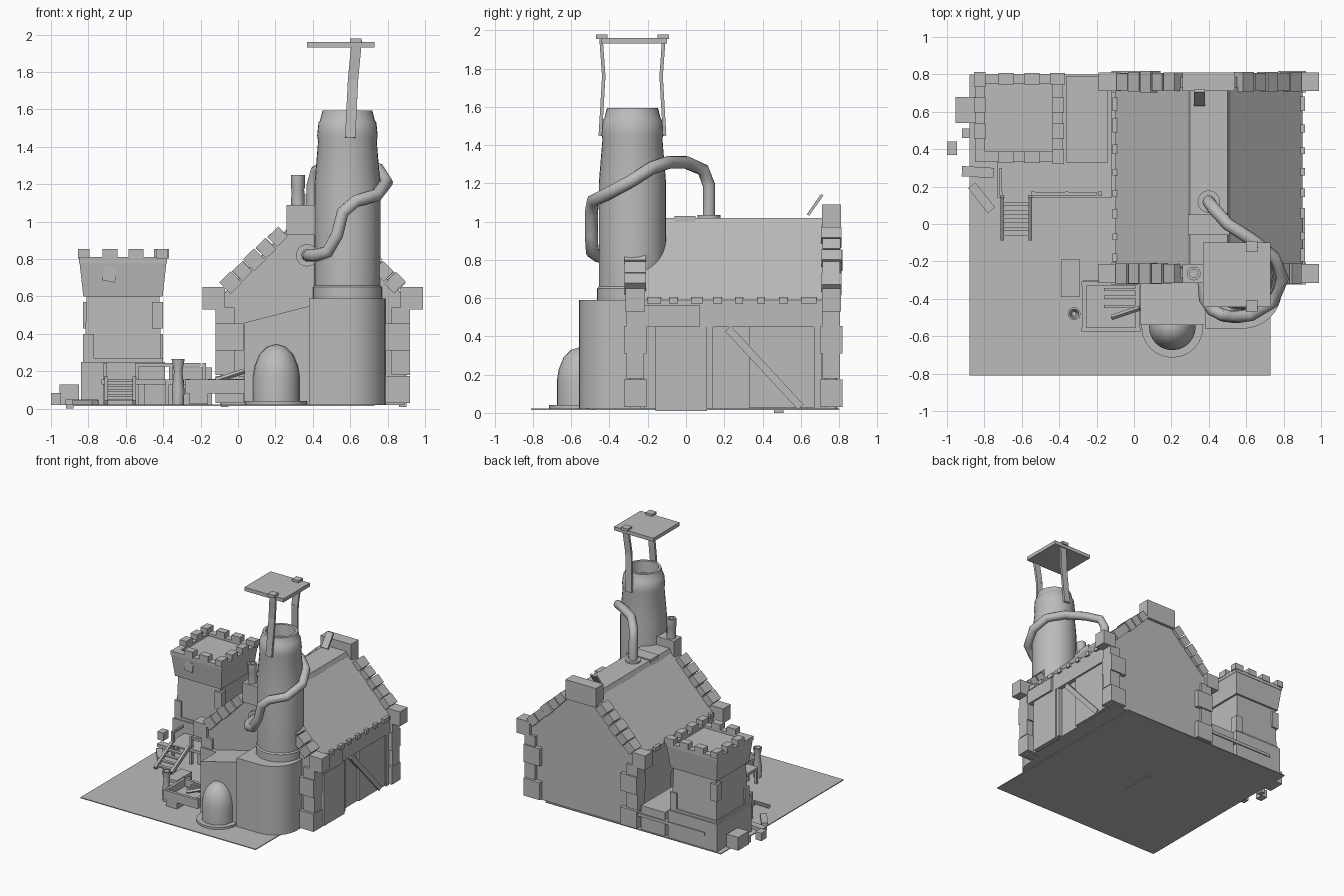
import bpy, bmesh, math, random
from mathutils import Vector, Matrix

random.seed(4)
if "Cube" in bpy.data.objects:
    bpy.data.objects.remove(bpy.data.objects["Cube"])

stone = bpy.data.materials.new("plain grey")
stone.use_nodes = True
GREY = (0.5, 0.5, 0.5, 1)
stone.diffuse_color = GREY
stone.node_tree.nodes["Principled BSDF"].inputs["Base Color"].default_value = GREY


def finish(name, bm, smooth=False):
    bmesh.ops.recalc_face_normals(bm, faces=bm.faces)
    me = bpy.data.meshes.new(name)
    bm.to_mesh(me)
    bm.free()
    me.materials.append(stone)
    ob = bpy.data.objects.new(name, me)
    bpy.context.collection.objects.link(ob)
    if smooth:
        bpy.ops.object.select_all(action='DESELECT')
        ob.select_set(True)
        bpy.context.view_layer.objects.active = ob
        bpy.ops.object.shade_smooth_by_angle(angle=math.radians(40))
    return ob


def box(name, x, y, z, rot=(0, 0, 0), flare=1.0):
    """Box from three (min, max) ranges; flare scales the top."""
    bm = bmesh.new()
    bmesh.ops.create_cube(bm, size=1)
    for v in bm.verts:
        if v.co.z > 0:
            v.co.x *= flare
            v.co.y *= flare
        v.co = Vector(c * (r[1] - r[0]) for c, r in zip(v.co, (x, y, z)))
    ob = finish(name, bm)
    ob.location = [(r[0] + r[1]) / 2 for r in (x, y, z)]
    ob.rotation_euler = rot
    return ob


def beam(name, a, b, width, depth, side=(1, 0, 0)):
    """Straight bar from a to b; depth runs along side."""
    a, b = Vector(a), Vector(b)
    d = (b - a).normalized()
    s = Vector(side)
    t = d.cross(s).normalized()
    s = t.cross(d)
    m = Matrix((t * width, s * depth, b - a)).transposed().to_4x4()
    m.translation = (a + b) / 2
    bm = bmesh.new()
    bmesh.ops.create_cube(bm, size=1, matrix=m)
    return finish(name, bm)


def prism(name, pts, lo, hi, axis='y'):
    """Extrude an outline along y (points are x,z) or z (points are x,y)."""
    def place(p, h):
        return (p[0], h, p[1]) if axis == 'y' else (p[0], p[1], h)
    bm = bmesh.new()
    f = bm.faces.new([bm.verts.new(place(p, lo)) for p in pts])
    ext = bmesh.ops.extrude_face_region(bm, geom=[f])
    move = (0, hi - lo, 0) if axis == 'y' else (0, 0, hi - lo)
    bmesh.ops.translate(bm, vec=move, verts=[v for v in ext['geom'] if isinstance(v, bmesh.types.BMVert)])
    return finish(name, bm, axis == 'z')


def lathe(name, profile, at, steps=28):
    bm = bmesh.new()
    vs = [bm.verts.new((r, 0, z)) for r, z in profile]
    es = [bm.edges.new(p) for p in zip(vs, vs[1:])]
    bmesh.ops.spin(bm, geom=vs + es, cent=(0, 0, 0), axis=(0, 0, 1), angle=math.tau, steps=steps)
    bmesh.ops.remove_doubles(bm, verts=bm.verts, dist=0.0005)
    ob = finish(name, bm, True)
    ob.location = at
    return ob


# Ground
box("ground", (-.88, .73), (-.81, .8), (.015, .022))

# House body, gable walls and roof
MID = .4
def gable(half, eave, top, flat, bottom):
    return [(MID - half, bottom), (MID + half, bottom), (MID + half, eave),
            (MID + flat, top), (MID - flat, top), (MID - half, eave)]
prism("house_body", gable(.46, .57, .96, .1, .02), -.22, .74)
for n, y in (("front", -.29), ("back", .73)):
    prism(n + "_gable_wall", gable(.49, .6, .99, .1, .02), y, y + .055)
for s in (-1, 1):
    n = "right" if s < 0 else "left"
    prism(n + "_roof_slope", [(MID + s * .5, .59), (MID + s * .1, 1.0), (MID + s * .1, .96), (MID + s * .5, .56)], -.23, .73)
    # Ragged tile ends along the eaves
    for i in range(8):
        y = -.2 + i * .115
        box("eave_tile", sorted((MID + s * .49, MID + s * .515)), (y, y + random.uniform(.03, .08)), (.57, .605))
    # Timber framing on the side walls
    wall = MID + s * .475
    box(n + "_eave_beam", (wall - .02, wall + .02), (-.22, .73), (.45, .575))
    box(n + "_side_door", (wall - .015, wall + .025), (-.16, .11), (.01, .45))
    box(n + "_door_lintel", (wall - .02, wall + .04), (-.22, .07), (.45, .565))
    box(n + "_shutter", (wall - .02, wall + .005), (.33, .7), (.025, .45))
    beam(n + "_brace", (wall, .22, .44), (wall, .6, .03), .04, .03)
    for y in (.12, .69):
        box(n + "_wall_post", (wall - .02, wall + .015), (y - .02, y + .02), (.02, .45))
prism("roof_ridge", gable(.115, .985, 1.02, .1, .95), -.23, .73)

# Corner stones, rake stones and keystones on both gables
for n, y0, y1 in (("front", -.315, -.215), ("back", .71, .81)):
    for s in (-1, 1):
        for i, z in enumerate((.03, .18, .31, .45)):
            w = (.15, .1)[i % 2]
            g = (.008, -.004)[i % 2]
            xs = sorted((MID + s * .52, MID + s * (.52 - w)))
            box(n + "_corner_stone", xs, (y0 - g, y1 + g), (z, z + (.145 if i < 3 else .09)))
        box(n + "_eave_stone", sorted((MID + s * .47, MID + s * .59)), (y0, y1), (.53, .65))
        for i in range(5):
            t = .14 + i * .175
            p = Vector((MID + s * (.49 - .36 * t), (y0 + y1) / 2, .625 + .35 * t))
            d = Vector((-s, 0, .97)).normalized() * random.uniform(.036, .044)
            beam(n + "_rake_stone", p - d, p + d, random.uniform(.07, .09), random.uniform(.09, .115), (0, 1, 0))
    box(n + "_keystone", (MID - .14, MID + .14), (y0, y1), (.93, 1.09))
lathe("chimney_pot", [(0, 1.08), (.037, 1.08), (.034, 1.17), (.037, 1.18), (.037, 1.25), (.022, 1.25), (.022, 1.18), (0, 1.18)], (.32, -.265, 0), 12)
box("loose_ridge_tile", (.32, .38), (.61, .74), (1.08, 1.095), (math.radians(55), 0, 0))
box("ridge_vent", (.29, .51), (-.06, .05), (.98, 1.03))

# Furnace base with rounded outer corner, and sloping annex
arc = [(.58 + .21 * math.cos(a), -.355 + .205 * math.sin(a)) for a in [-math.pi / 2 * (1 - i / 8) for i in range(9)]]
prism("furnace_base", [(.38, -.2), (.38, -.56)] + arc + [(.79, -.2)], .02, .59, 'z')
annex = prism("sloping_annex", [(.035, .02), (.385, .02), (.385, .55), (.035, .46)], -.54, -.25)
lathe("oven_hood", [(.125, .03), (.125, .17), (.115, .23), (.09, .29), (.05, .33), (0, .345)], (.205, -.55, 0), 24)
lathe("oven_hearth", [(0, .02), (.165, .02), (.165, .04), (0, .04)], (.205, -.55, 0), 24)

# Tall furnace stack
lathe("furnace_stack", [(.185, .57), (.185, .65), (.176, .66), (.176, 1.2), (.157, 1.43), (.162, 1.46), (.155, 1.53),
                        (.147, 1.54), (.133, 1.595), (.112, 1.595), (.105, 1.5), (0, 1.5)], (.585, -.28, 0), 32)

# Rain cover on two bent straps
box("cover_plate", (.37, .73), (-.445, -.1), (1.93, 1.96))
for s in (-1, 1):
    path = [(.6, -.28 + s * .168, 1.45), (.615, -.28 + s * .15, 1.76), (.635, -.28 + s * .165, 1.97)]
    for a, b in zip(path, path[1:]):
        beam("cover_strap", a, b, .018, .055)
    y = -.28 + s * .16
    box("cover_clip", (.6, .66), (y - .03, y + .03), (1.955, 1.978))

# Winding pipe from the roof, around the stack, to the front gable
pipe = [(.4, .12, 1.0), (.4, .12, 1.19), (.42, .09, 1.27), (.5, 0, 1.31), (.64, -.09, 1.31), (.75, -.18, 1.28),
        (.795, -.29, 1.21), (.74, -.42, 1.14), (.63, -.485, 1.11), (.56, -.495, 1.05), (.53, -.495, .93),
        (.48, -.49, .84), (.42, -.46, .82), (.38, -.4, .82), (.37, -.27, .82)]
cu = bpy.data.curves.new("winding_pipe", 'CURVE')
cu.dimensions = '3D'
cu.bevel_depth = .034
cu.bevel_resolution = 3
sp = cu.splines.new('POLY')
sp.points.add(len(pipe) - 1)
for p, c in zip(sp.points, pipe):
    p.co = (*c, 1)
cu.materials.append(stone)
bpy.context.collection.objects.link(bpy.data.objects.new("winding_pipe", cu))
ring = [(0, 0), (.06, 0), (.06, .02), (0, .02)]
lathe("pipe_roof_flange", ring, (.4, .12, 1.015), 16)
lathe("pipe_wall_flange", ring, (.37, -.29, .82), 16).rotation_euler.x = math.pi / 2

# Small watchtower with a crenellated crown
TX, TY = -.615, .567
def square(h):
    return (TX - h, TX + h), (TY - h, TY + h)
box("tower_base", *square(.225), (.02, .25))
box("tower_ledge", *square(.213), (.25, .27))
box("tower_shaft", *square(.205), (.26, .61), flare=.95)
box("tower_crown", *square(.212), (.6, .79), flare=1.1)
for k in range(4):
    turn = Matrix.Rotation(k * math.pi / 2, 4, 'Z')
    spot = Matrix.Translation((TX, TY, 0)) @ turn
    wall = box("tower_parapet", (-.235, .235), (-.235, -.18), (.78, .81))
    wall.matrix_world = spot @ Matrix.Translation((0, -.208, .795))
    for x, w in ((-.205, .08), (-.07, .08), (.07, .08)):
        if k == 0 and x < -.2:
            continue  # broken corner
        m = box("tower_merlon", (-w / 2, w / 2), (-.03, .03), (.0, .05))
        m.matrix_world = spot @ Matrix.Translation((x, -.21, .828))
    q = box("tower_corner_stone", (-.03, .03), (-.03, .03), (-.07, .07))
    q.matrix_world = spot @ Matrix.Translation((-.185, -.185, (.33, .5)[k % 2]))
box("crown_patch", (-.72, -.65), (.335, .35), (.68, .76), (0, .2, 0))

# Deck between the tower and the house, with rails and a ladder
box("deck_floor", (-.73, -.12), (.14, .8), (.13, .155))
box("deck_footing", (-.36, -.14), (.33, .79), (.02, .22))
box("deck_base", (-.5, -.16), (.18, .4), (.02, .13))
for x in (-.71, -.54, -.36, -.18):
    box("deck_post", (x - .01, x + .01), (.15, .175), (.02, .245))
box("deck_front_rail", (-.55, -.2), (.152, .172), (.225, .245))
box("deck_side_rail", (-.72, -.705), (.15, .3), (.225, .245))
for x in (-.705, -.555):
    beam("ladder_side", (x, -.08, .03), (x, .15, .16), .03, .02)
for i in range(5):
    y = -.05 + i * .045
    box("ladder_rung", (-.7, -.56), (y - .014, y + .014), (.04 + i * .026, .052 + i * .026))

# Fallen rubble beside the tower
for x, y, z in (((-.955, -.85), (.54, .68), (.02, .13)), ((-1, -.945), (.37, .44), (.02, .085)),
                ((-.92, -.88), (.46, .51), (.0, .05))):
    box("rubble_block", x, y, z)
box("rubble_slab", (-.92, -.75), (.25, .305), (.022, .05), (0, 0, -.06))
box("rubble_slab", (-.9, -.73), (.115, .165), (.022, .045), (0, 0, -.9))

# Smithing trough, stool and jar
box("trough_floor", (-.27, .03), (-.56, -.3), (.08, .1))
for y in (-.565, -.32):
    box("trough_long_side", (-.28, .035), (y - .012, y + .012), (.08, .155))
for x in (-.265, .02):
    box("trough_end", (x - .012, x + .012), (-.56, -.32), (.08, .16))
box("trough_foot", (-.26, -.16), (-.57, -.35), (.025, .08))
for y in (-.44, -.39, -.35):
    box("trough_bar", (-.16, .02), (y - .008, y + .008), (.145, .16))
beam("poker", (-.12, -.5, .15), (.03, -.45, .2), .02, .02)
box("stool_top", (-.39, -.29), (-.39, -.19), (.13, .155))
for x in (-.38, -.3):
    for y in (-.38, -.2):
        box("stool_leg", (x - .01, x + .01), (y - .01, y + .01), (.02, .13))
lathe("tall_jar", [(0, .022), (.03, .022), (.034, .1), (.022, .2), (.035, .265), (.025, .265), (.012, .2), (0, .2)], (-.32, -.48, 0), 10)
